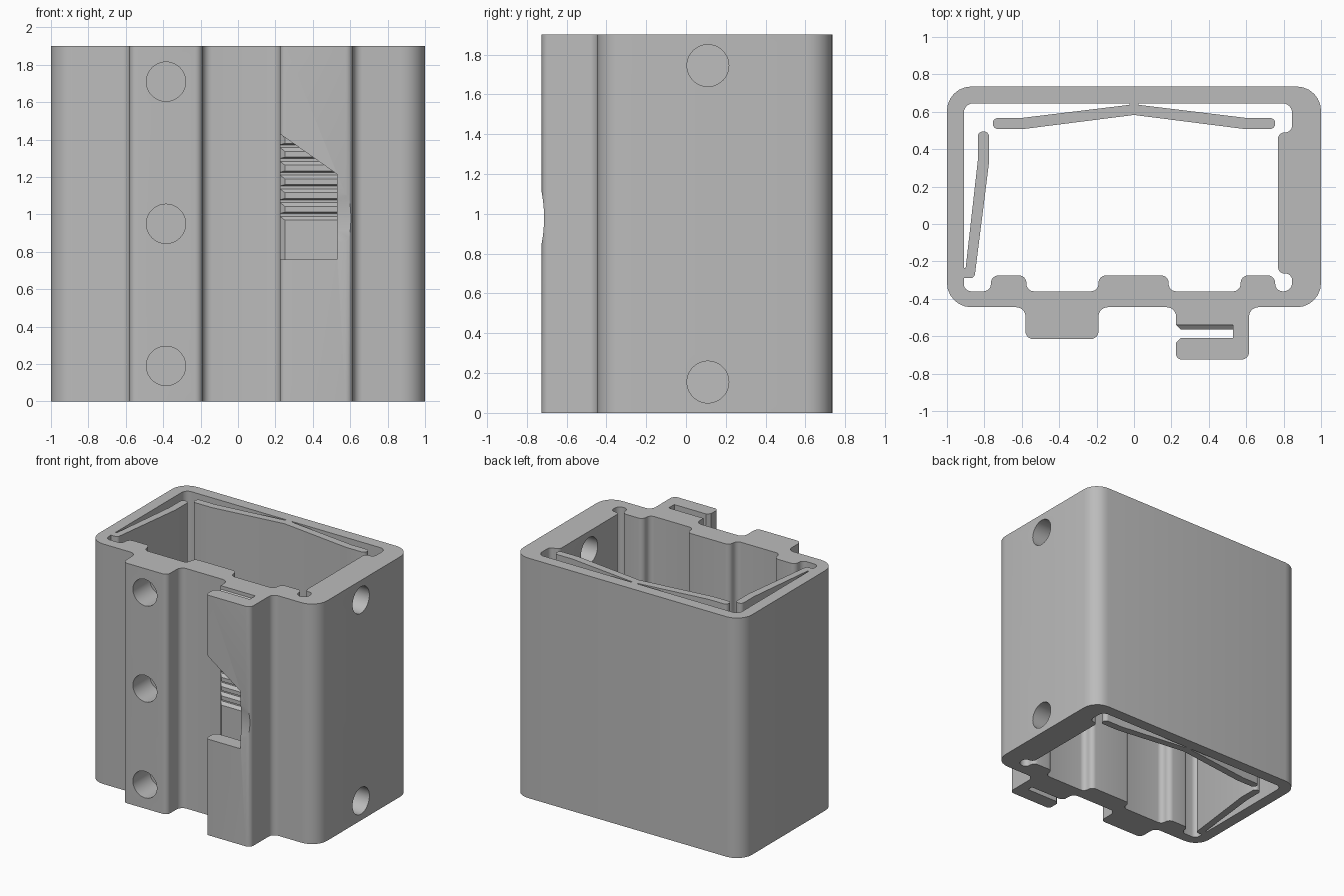
import bpy, bmesh, math
from mathutils import Vector, Matrix

cube = bpy.data.objects.get("Cube")
if cube:
    bpy.data.objects.remove(cube, do_unlink=True)

HEIGHT = 1.9
grey = bpy.data.materials.new("plain_grey")
grey.use_nodes = True
COLOUR = (0.5, 0.5, 0.5, 1)
grey.diffuse_color = COLOUR
grey.node_tree.nodes["Principled BSDF"].inputs["Base Color"].default_value = COLOUR


def rounded(corners, steps=6):
    """Turn (x, y, radius) corners into an outline with arc fillets."""
    out = []
    for i, (x, y, r) in enumerate(corners):
        p = Vector((x, y))
        if r == 0:
            out.append(p)
            continue
        a = (Vector(corners[i - 1][:2]) - p).normalized()
        b = (Vector(corners[(i + 1) % len(corners)][:2]) - p).normalized()
        half = a.angle(b) / 2
        centre = p + (a + b).normalized() * (r / math.sin(half))
        start = p + a * (r / math.tan(half)) - centre
        end = p + b * (r / math.tan(half)) - centre
        sweep = start.angle_signed(end)
        for k in range(steps + 1):
            out.append(centre + Matrix.Rotation(-sweep * k / steps, 2) @ start)
    return out


def prism(name, outline, low, high, place=lambda u, v, w: (u, v, w)):
    """Extrude an outline between two levels; place maps it into space."""
    bm = bmesh.new()
    base = [bm.verts.new(place(u, v, low)) for u, v in outline]
    face = bm.faces.new(base)
    top = bmesh.ops.extrude_face_region(bm, geom=[face])["geom"]
    shift = Vector(place(0, 0, high)) - Vector(place(0, 0, low))
    bmesh.ops.translate(bm, vec=shift, verts=[g for g in top if isinstance(g, bmesh.types.BMVert)])
    bmesh.ops.recalc_face_normals(bm, faces=bm.faces)
    mesh = bpy.data.meshes.new(name)
    bm.to_mesh(mesh)
    bm.free()
    mesh.materials.append(grey)
    obj = bpy.data.objects.new(name, mesh)
    bpy.context.collection.objects.link(obj)
    return obj


def along_x(u, v, w):
    return (w, u, v)


def along_y(u, v, w):
    return (u, w, v)


def circle(u, v, r, n=48):
    return [(u + r * math.cos(k * math.tau / n), v + r * math.sin(k * math.tau / n)) for k in range(n)]


def cut(target, cutter):
    mod = target.modifiers.new("cut", "BOOLEAN")
    mod.operation = "DIFFERENCE"
    mod.solver = "EXACT"
    mod.object = cutter
    bpy.context.view_layer.objects.active = target
    bpy.ops.object.modifier_apply(modifier=mod.name)
    bpy.data.objects.remove(cutter, do_unlink=True)


# Outer shell with the plain front rail and the slotted front rail
shell = prism("housing", rounded([
    (-1, 0.735, 0.13), (1, 0.735, 0.13), (1, -0.445, 0.13),
    (0.615, -0.445, 0.05), (0.615, -0.725, 0.04),
    (0.225, -0.725, 0.03), (0.225, -0.635, 0), (0.25, -0.61, 0),
    (0.53, -0.61, 0), (0.53, -0.565, 0), (0.25, -0.565, 0), (0.225, -0.54, 0),
    (0.225, -0.445, 0.05), (-0.19, -0.445, 0.05), (-0.19, -0.615, 0.04),
    (-0.58, -0.615, 0.04), (-0.58, -0.445, 0.05), (-1, -0.445, 0.13)]), 0, HEIGHT)

# Inner cavity, with the thick wall and inner ribs left standing
cut(shell, prism("cavity", rounded([
    (-0.91, 0.645, 0.05), (0.845, 0.645, 0.05), (0.845, 0.49, 0.035), (0.77, 0.49, 0.035),
    (0.77, -0.265, 0.035), (0.845, -0.265, 0.035), (0.845, -0.36, 0.045), (0.755, -0.36, 0.04),
    (0.755, -0.275, 0.04), (0.57, -0.275, 0.04), (0.57, -0.36, 0.04),
    (0.185, -0.36, 0.04), (0.185, -0.275, 0.04), (-0.19, -0.275, 0.04), (-0.19, -0.36, 0.04),
    (-0.575, -0.36, 0.04), (-0.575, -0.275, 0.04), (-0.765, -0.275, 0.04),
    (-0.765, -0.36, 0.04), (-0.91, -0.36, 0.04)]), -0.1, HEIGHT + 0.1))

# Blind holes in the front rail and through holes in the thick wall
for z in (0.19, 0.95, 1.71):
    cut(shell, prism("front_hole", circle(-0.385, z, 0.105), -0.8, -0.405, along_y))
for z in (0.155, 1.745):
    cut(shell, prism("side_hole", circle(0.11, z, 0.105), 0.7, 1.1, along_x))

# Sloped window in the front plate of the slotted rail
cut(shell, prism("window", [(0.1, 0.76), (0.53, 0.76), (0.53, 1.215), (0.225, 1.43), (0.1, 1.518)],
                 -0.8, -0.59, along_y))

# Shallow thumb dip across the front of the slotted rail
cut(shell, prism("thumb_dip", circle(-1.413, 0.98, 0.7, 128), 0.5, 0.7, along_x))

# Ratchet grooves on the back of the slot
PITCH = 0.0735
for k in range(13):
    z = 0.97 + k * PITCH
    top = 0.015 if k < 12 else 0.1
    cut(shell, prism("groove", [(-0.58, z - 0.012), (-0.54, z + 0.02), (-0.54, z + 0.02 + top),
                                (-0.58, z + 0.032 + top)], 0.2, 0.53, along_x))

# Rear leaf spring, two arms meeting at a narrow root
right = [(0.025, 0.637, 0), (0.6, 0.567, 0), (0.755, 0.567, 0.028), (0.755, 0.508, 0.028), (0.59, 0.508, 0)]
left = [(-x, y, r) for x, y, r in reversed(right)]
rear_spring = prism("rear_spring", rounded(
    right + [(0, 0.583, 0)] + left + [(-0.025, 0.66, 0), (0.025, 0.66, 0)]), 0, HEIGHT)

# Side leaf spring, rooted low on the thin side wall
side_spring = prism("side_spring", rounded([
    (-0.92, -0.235, 0), (-0.9, -0.235, 0), (-0.835, 0.34, 0), (-0.835, 0.495, 0.028),
    (-0.775, 0.495, 0.028), (-0.775, 0.33, 0), (-0.853, -0.29, 0.025), (-0.92, -0.29, 0)]), 0, HEIGHT)

for obj in (shell, rear_spring, side_spring):
    bpy.ops.object.select_all(action="DESELECT")
    obj.select_set(True)
    bpy.context.view_layer.objects.active = obj
    bpy.ops.object.shade_smooth_by_angle(angle=math.radians(25))
